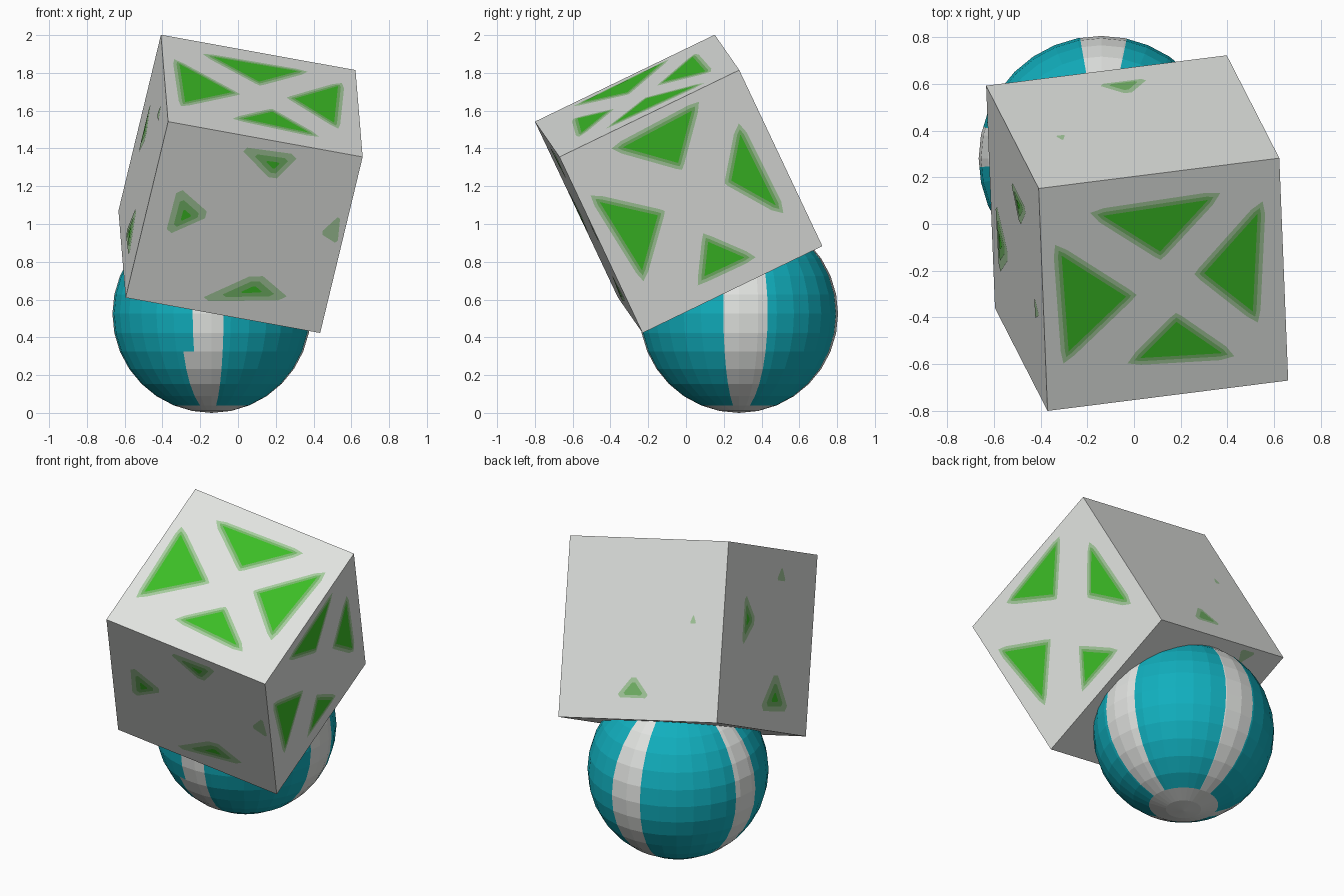
import bpy, bmesh, math
from mathutils import Vector, Matrix

if "Cube" in bpy.data.objects:
    bpy.data.objects.remove(bpy.data.objects["Cube"])

def srgb(r, g, b):
    f = lambda c: c / 12.92 if c <= 0.04045 else ((c + 0.055) / 1.055) ** 2.4
    return (f(r / 255), f(g / 255), f(b / 255), 1)

def material(name, rgb):
    m = bpy.data.materials.new(name)
    m.diffuse_color = srgb(*rgb)
    m.use_nodes = True
    m.node_tree.nodes["Principled BSDF"].inputs["Base Color"].default_value = m.diffuse_color
    return m

WHITE = material("off_white", (226, 228, 225))
TEAL = material("teal", (17, 175, 190))
GREENS = [material("pale_green", (166, 204, 158)),
          material("soft_green", (118, 184, 104)),
          material("green", (60, 190, 38))]

def finish(name, bm, mats):
    me = bpy.data.meshes.new(name)
    bm.to_mesh(me)
    bm.free()
    for m in mats:
        me.materials.append(m)
    ob = bpy.data.objects.new(name, me)
    bpy.context.collection.objects.link(ob)
    return ob

# Tilted cube: one corner and three edge vectors
E = Vector((-0.595, -0.36, 0.61))
U = Vector((1.03, 0.13, -0.187))
V = Vector((-0.038, 0.952, 0.46))
W = Vector((0.225, -0.44, 0.932))
bm = bmesh.new()
bmesh.ops.create_cube(bm, size=1)
frame = Matrix((U, V, W)).transposed()
for v in bm.verts:
    v.co = E + frame @ (v.co + Vector((0.5, 0.5, 0.5)))
finish("cube", bm, [WHITE])

# Ball with four upright stripes and a pale cap at each pole
R, C = 0.525, Vector((-0.14, 0.28, 0.525))
bm = bmesh.new()
bmesh.ops.create_uvsphere(bm, u_segments=32, v_segments=16, radius=R)
stripes = [(-9, 17), (78, 100), (165, 184), (259, 277)]
for a in [x for s in stripes for x in s] + [252]:
    n = (-math.sin(math.radians(a)), math.cos(math.radians(a)), 0)
    bmesh.ops.bisect_plane(bm, geom=bm.verts[:] + bm.edges[:] + bm.faces[:],
                           dist=1e-5, plane_co=(0, 0, 0), plane_no=n)
for f in bm.faces:
    c = f.calc_center_median()
    az = math.degrees(math.atan2(c.y, c.x))
    striped = any((az - lo) % 360 < hi - lo for lo, hi in stripes)
    widened = c.z < -0.19 and (az - 252) % 360 < 8
    cap = abs(c.z) > R * math.cos(math.radians(22.5))
    f.material_index = 0 if striped or widened or cap else 1
bmesh.ops.translate(bm, verts=bm.verts, vec=C)
finish("striped_ball", bm, [WHITE, TEAL])

def ccw(pts):
    p = [Vector(q) for q in pts]
    area = (p[1] - p[0]).cross(p[2] - p[0])
    return p if area > 0 else p[::-1]

def grow(pts, d):
    """Offset a triangle outwards by d with blunted corners."""
    p, out = ccw(pts), []
    for i in range(3):
        e1 = (p[i] - p[i - 1]).normalized()
        e2 = (p[(i + 1) % 3] - p[i]).normalized()
        n1, n2 = Vector((e1.y, -e1.x)), Vector((e2.y, -e2.x))
        b = (n1 + n2).normalized()
        k = min(1.8, 0.9 / max(b.dot(n1), 0.1))
        out += [p[i] + n1 * d, p[i] + b * d * max(k, 1), p[i] + n2 * d]
    return out

def blob(pts, centre, k):
    """Triangle shrunk by k about a centre, with cut corners."""
    p, c, out = ccw(pts), Vector(centre), []
    for i in range(3):
        for q in (p[i - 1], p[(i + 1) % 3]):
            out.append(c + (p[i].lerp(q, 0.14) - c) * k)
    return out

def tiny(s, t, a, b):
    return ([(s - a, t - b), (s + a, t - b), (s, t + b)], (s, t - b / 4), 1)

# Painted marks: each face has strong triangles and/or faint blobs
# A blob is (outer triangle, centre, number of shades)
TOP = [[(.266, .842), (.693, .853), (.491, .654)], [(.085, .684), (.34, .469), (.098, .26)],
       [(.898, .761), (.672, .529), (.863, .335)], [(.547, .325), (.396, .188), (.725, .164)]]
RIGHT = [[(.695, .917), (.312, .902), (.524, .711)], [(.866, .696), (.73, .507), (.875, .298)],
         [(.088, .698), (.318, .511), (.133, .296)], [(.492, .273), (.619, .124), (.405, .127)]]
FRONT = [([(.125, .66), (.325, .533), (.12, .375)], (.198, .504), 3),
         ([(.375, .935), (.69, .95), (.59, .775)], (.572, .869), 3),
         ([(.959, .665), (.88, .543), (.98, .50)], (.945, .57), 1),
         ([(.345, .05), (.624, .27), (.82, .15)], (.62, .17), 3)]
BACK = [([(.43, .12), (.65, .12), (.54, .25)], (.537, .16), 2), tiny(.19, .567, .02, .025)]
LEFT = [([(.22, .74), (.22, .43), (.36, .59)], (.262, .59), 3),
        ([(.46, .10), (.79, .12), (.62, .34)], (.62, .18), 3), tiny(.613, .868, .05, .04)]
BOTTOM = [tiny(.739, .076, .06, .05)]

def paint(name, origin, s, t, normal, triangles=(), blobs=()):
    bm = bmesh.new()
    n = normal.normalized()

    def plate(pts, shade):
        lift = n * 0.0015 * (shade + 1)
        f = bm.faces.new([bm.verts.new(origin + s * p[0] + t * p[1] + lift) for p in pts])
        f.normal_update()
        if f.normal.dot(n) < 0:
            f.normal_flip()
        f.material_index = shade

    for tri in triangles:
        for shade, d in enumerate((0.034, 0.017, 0.002)):
            plate(grow(tri, d), shade)
    for tri, centre, count in blobs:
        for shade, k in list(enumerate((1, 0.62, 0.25)))[:count]:
            plate(blob(tri, centre, k), shade)
    finish(name, bm, GREENS)

paint("top_marks", E + W, U, V, W, triangles=TOP)
paint("right_marks", E + U, V, W, U, triangles=RIGHT)
paint("front_marks", E, U, W, -V, blobs=FRONT)
paint("back_marks", E + V, U, W, V, blobs=BACK)
paint("left_marks", E + V, -V, W, -U, blobs=LEFT)
paint("bottom_marks", E + U + V, -U, -V, -W, blobs=BOTTOM)
